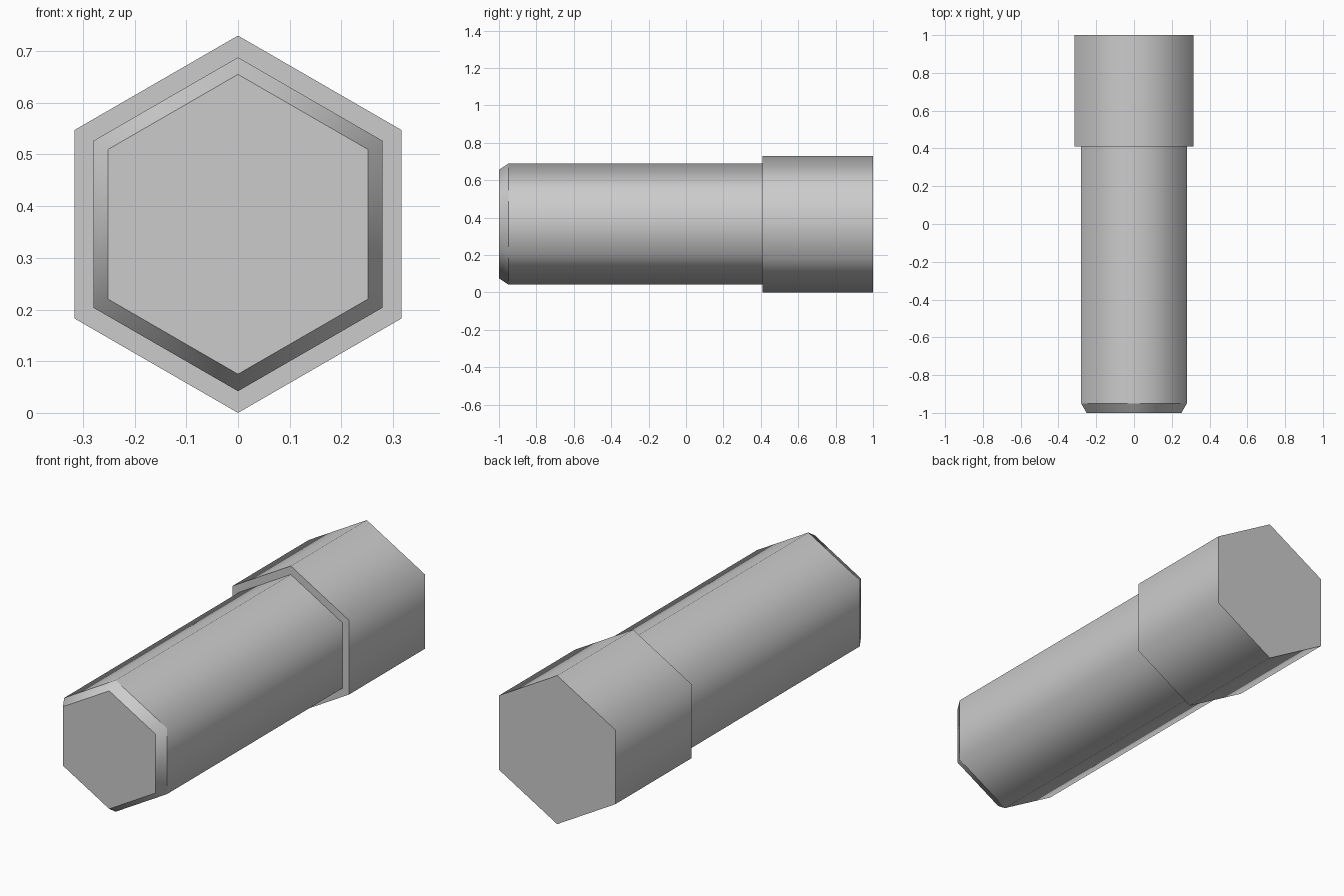
import bpy
import bmesh
from math import cos, sin, pi

cube = bpy.data.objects.get("Cube")
if cube:
    bpy.data.objects.remove(cube)

SIDES = 6
HEAD_RADIUS = 0.365

# Plain grey metal
grey = bpy.data.materials.new("grey metal")
grey.use_nodes = True
colour = (0.6, 0.6, 0.6, 1)
grey.diffuse_color = colour
grey.node_tree.nodes["Principled BSDF"].inputs["Base Color"].default_value = colour


def hex_bar(name, profile):
    """Closed six-sided bar along y from (y, radius) stations."""
    bm = bmesh.new()
    rings = []
    for y, r in profile:
        angles = [pi / 2 + 2 * pi * i / SIDES for i in range(SIDES)]
        rings.append([bm.verts.new((r * cos(a), y, HEAD_RADIUS + r * sin(a))) for a in angles])
    for a, b in zip(rings, rings[1:]):
        for i in range(SIDES):
            j = (i + 1) % SIDES
            bm.faces.new((a[i], a[j], b[j], b[i])).smooth = True
    bm.faces.new(rings[0])
    bm.faces.new(rings[-1])
    bmesh.ops.recalc_face_normals(bm, faces=bm.faces)
    # Ring edges stay sharp, lengthwise corners shade smoothly
    for e in bm.edges:
        if abs(e.verts[0].co.y - e.verts[1].co.y) < 1e-5:
            e.smooth = False
    mesh = bpy.data.meshes.new(name)
    bm.to_mesh(mesh)
    bm.free()
    mesh.materials.append(grey)
    obj = bpy.data.objects.new(name, mesh)
    bpy.context.collection.objects.link(obj)
    return obj


# Shaft with chamfered tip, and the wider head behind it
hex_bar("shaft", [(-1, 0.29), (-0.95, 0.323), (0.41, 0.323)])
hex_bar("head", [(0.41, HEAD_RADIUS), (1, HEAD_RADIUS)])
